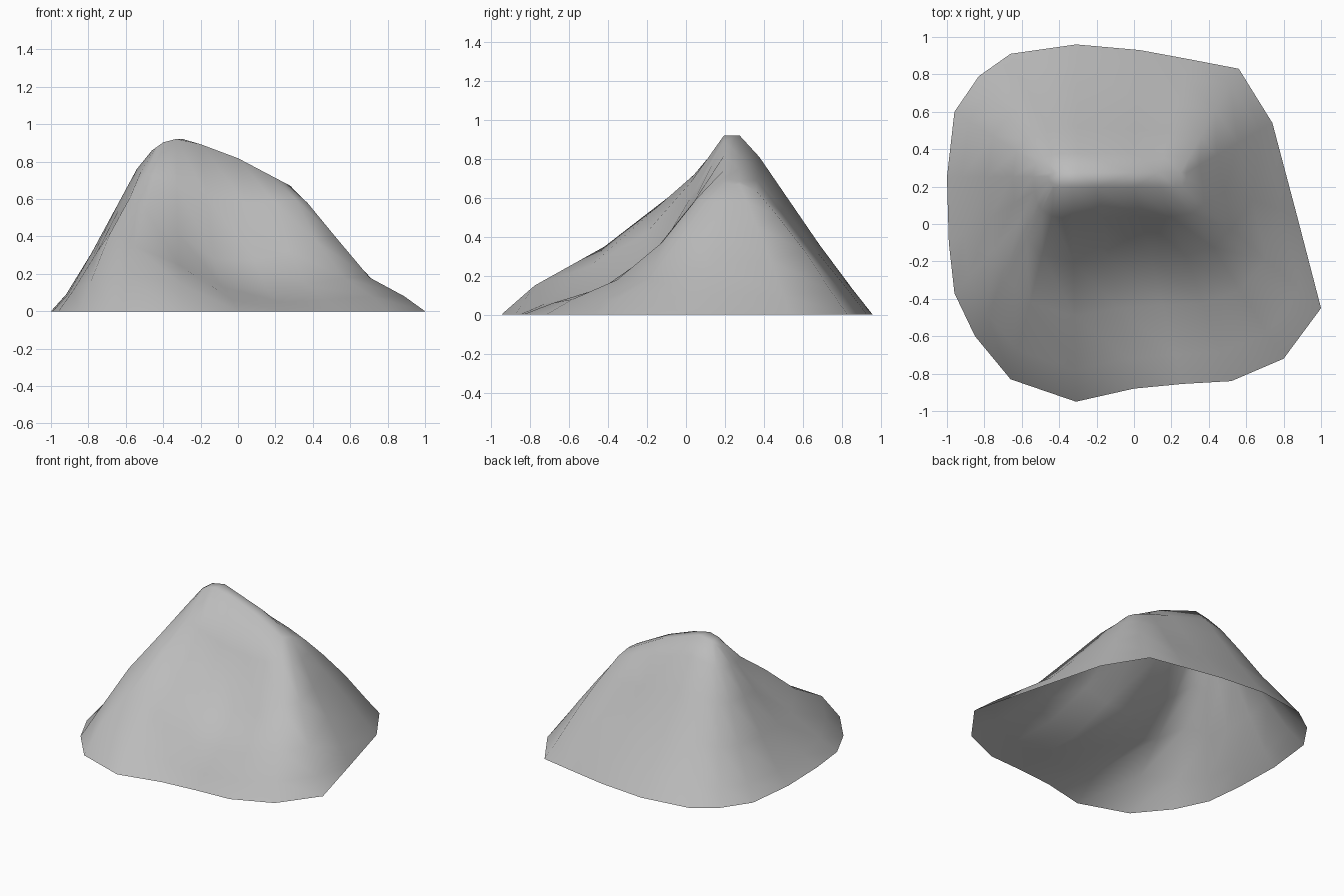
import bpy
import bmesh
from mathutils import Vector

if "Cube" in bpy.data.objects:
    bpy.data.objects.remove(bpy.data.objects["Cube"], do_unlink=True)

# Single rock colour
stone = bpy.data.materials.new("stone_grey")
stone.use_nodes = True
grey = (0.5, 0.5, 0.5, 1)
stone.diffuse_color = grey
stone.node_tree.nodes["Principled BSDF"].inputs["Base Color"].default_value = grey

# Summit ridge as (x, z), falling from the peak towards the left shoulder
CREST = [(-.46, .87), (-.39, .92), (-.31, .935), (-.07, .865), (.3, .67)]

# Spokes: foot x, foot y, ridge x
SPOKES = [
    (-1, .25, -.46), (-.99, -.1, -.45), (-.96, -.37, -.44), (-.85, -.6, -.43),
    (-.66, -.83, -.4), (-.31, -.95, -.33), (0, -.88, -.2), (.26, -.855, 0),
    (.52, -.84, .14), (.8, -.72, .22), (1, -.45, .26), (.87, .05, .28),
    (.74, .54, .28), (.56, .83, .25), (.3, .88, .13), (.03, .93, 0),
    (-.31, .96, -.3), (-.66, .91, -.4), (-.83, .79, -.43), (-.96, .6, -.45),
]

# Heights down each spoke, at the fractions in STEPS
STEPS = (.15, .35, .6, .85)
HEIGHTS = [
    (.76, .56, .31, .09), (.75, .54, .3, .09), (.75, .53, .32, .11), (.74, .61, .42, .16),
    (.72, .54, .35, .2), (.68, .42, .25, .15), (.62, .28, .13, .06), (.58, .27, .11, .05),
    (.58, .32, .14, .06), (.6, .37, .18, .08), (.58, .4, .18, .08), (.58, .42, .26, .1),
    (.58, .45, .28, .1), (.64, .51, .33, .12), (.69, .53, .33, .13), (.73, .55, .33, .13),
    (.81, .61, .36, .13), (.79, .6, .35, .13), (.76, .57, .32, .1), (.75, .56, .31, .1),
]


def crest_height(x):
    """Height of the summit ridge at x."""
    for (xa, za), (xb, zb) in zip(CREST, CREST[1:]):
        if x <= xb:
            return za + (zb - za) * (x - xa) / (xb - xa)
    return CREST[-1][1]


def spoke_points(foot_x, foot_y, ridge_x, heights):
    """Points from the ridge down to the foot of one spoke."""
    lean = max(-1, min(1, foot_y * 2))
    top = Vector((ridge_x, .235 + .04 * lean, crest_height(ridge_x) - .01))
    foot = Vector((foot_x, foot_y, 0))
    points = [top]
    for step, height in zip(STEPS, heights):
        point = top.lerp(foot, step)
        point.z = height
        points.append(point)
    return points + [foot]


# Hillside: an open shell lofted between neighbouring spokes
bm = bmesh.new()
rows = [[bm.verts.new(p) for p in spoke_points(*spoke, heights)]
        for spoke, heights in zip(SPOKES, HEIGHTS)]
for row, following in zip(rows, rows[1:] + rows[:1]):
    for k in range(len(row) - 1):
        bm.faces.new((row[k], row[k + 1], following[k + 1], following[k]))

# Summit cap
cap = bm.faces.new([row[0] for row in rows])
bmesh.ops.triangulate(bm, faces=[cap])
bmesh.ops.recalc_face_normals(bm, faces=bm.faces)
if sum(face.normal.z for face in bm.faces) < 0:
    bmesh.ops.reverse_faces(bm, faces=bm.faces)
for face in bm.faces:
    face.smooth = True

mesh = bpy.data.meshes.new("rocky_hill")
bm.to_mesh(mesh)
bm.free()
mesh.materials.append(stone)
hill = bpy.data.objects.new("rocky_hill", mesh)
bpy.context.collection.objects.link(hill)
